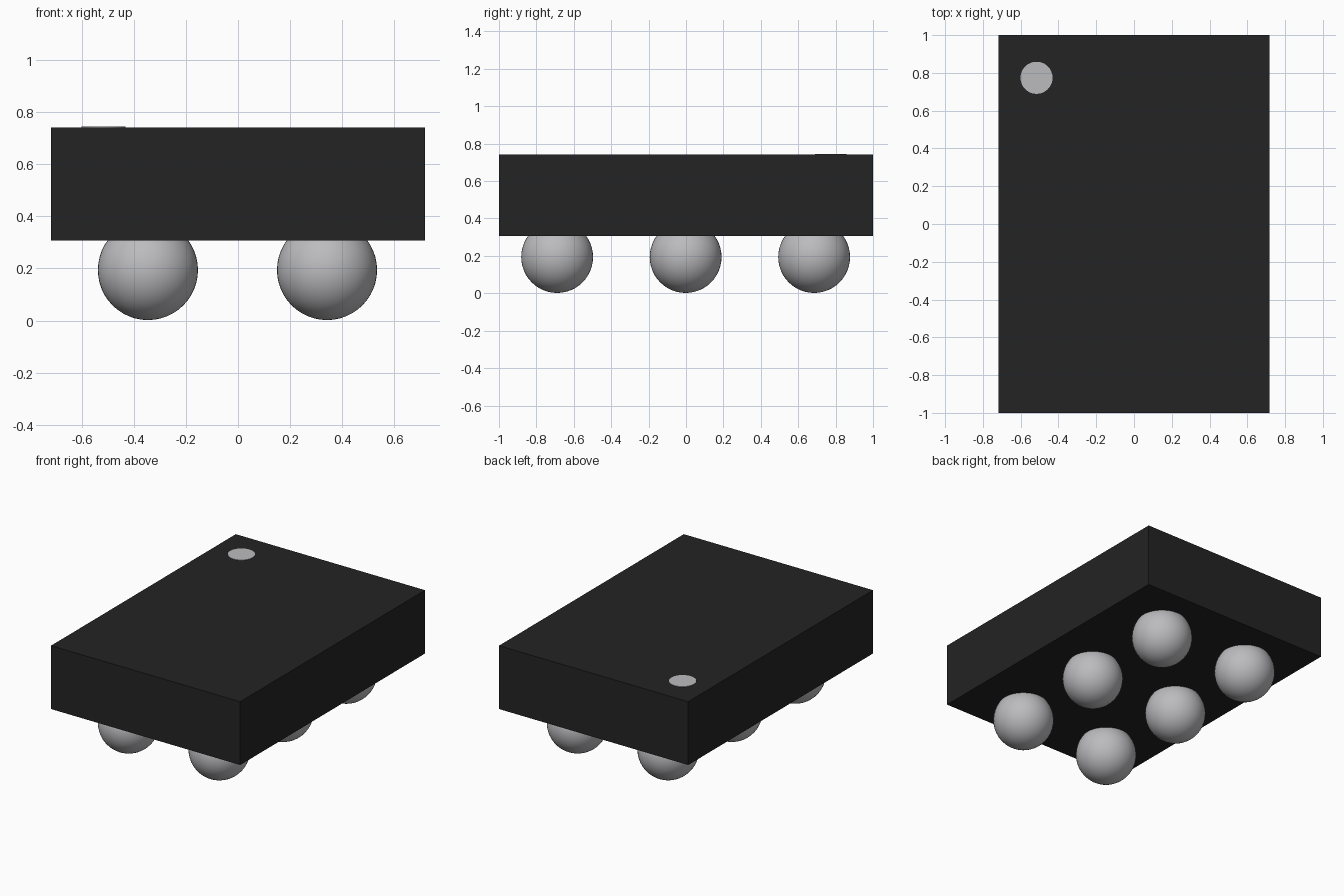
import bpy

if "Cube" in bpy.data.objects:
    bpy.data.objects.remove(bpy.data.objects["Cube"])


def material(name, color):
    m = bpy.data.materials.new(name)
    m.diffuse_color = (*color, 1)
    m.use_nodes = True
    m.node_tree.nodes["Principled BSDF"].inputs["Base Color"].default_value = m.diffuse_color
    return m


black = material("black plastic", (0.017, 0.017, 0.017))
solder = material("solder grey", (0.50, 0.50, 0.52))
paint = material("marker grey", (0.50, 0.50, 0.52))


def finish(name, mat):
    obj = bpy.context.object
    obj.name = name
    obj.data.materials.append(mat)
    return obj


BOTTOM, TOP = 0.307, 0.741

# Rectangular package body
bpy.ops.mesh.primitive_cube_add(size=1, location=(0, 0, (BOTTOM + TOP) / 2))
body = finish("body", black)
body.scale = (1.434, 2, TOP - BOTTOM)

# Thin round orientation mark on the top
bpy.ops.mesh.primitive_cylinder_add(vertices=48, radius=0.085, depth=0.006,
                                    location=(-0.516, 0.774, TOP))
finish("corner_mark", paint)

# Two columns of three contact balls, sunk into the underside
R, PITCH = 0.192, 0.687
for col in (-0.5, 0.5):
    for row in (-1, 0, 1):
        bpy.ops.mesh.primitive_uv_sphere_add(
            segments=48, ring_count=24, radius=R,
            location=(col * PITCH - 0.002, row * PITCH - 0.002, R + 0.002))
        finish("contact_ball", solder)
        bpy.ops.object.shade_smooth()
